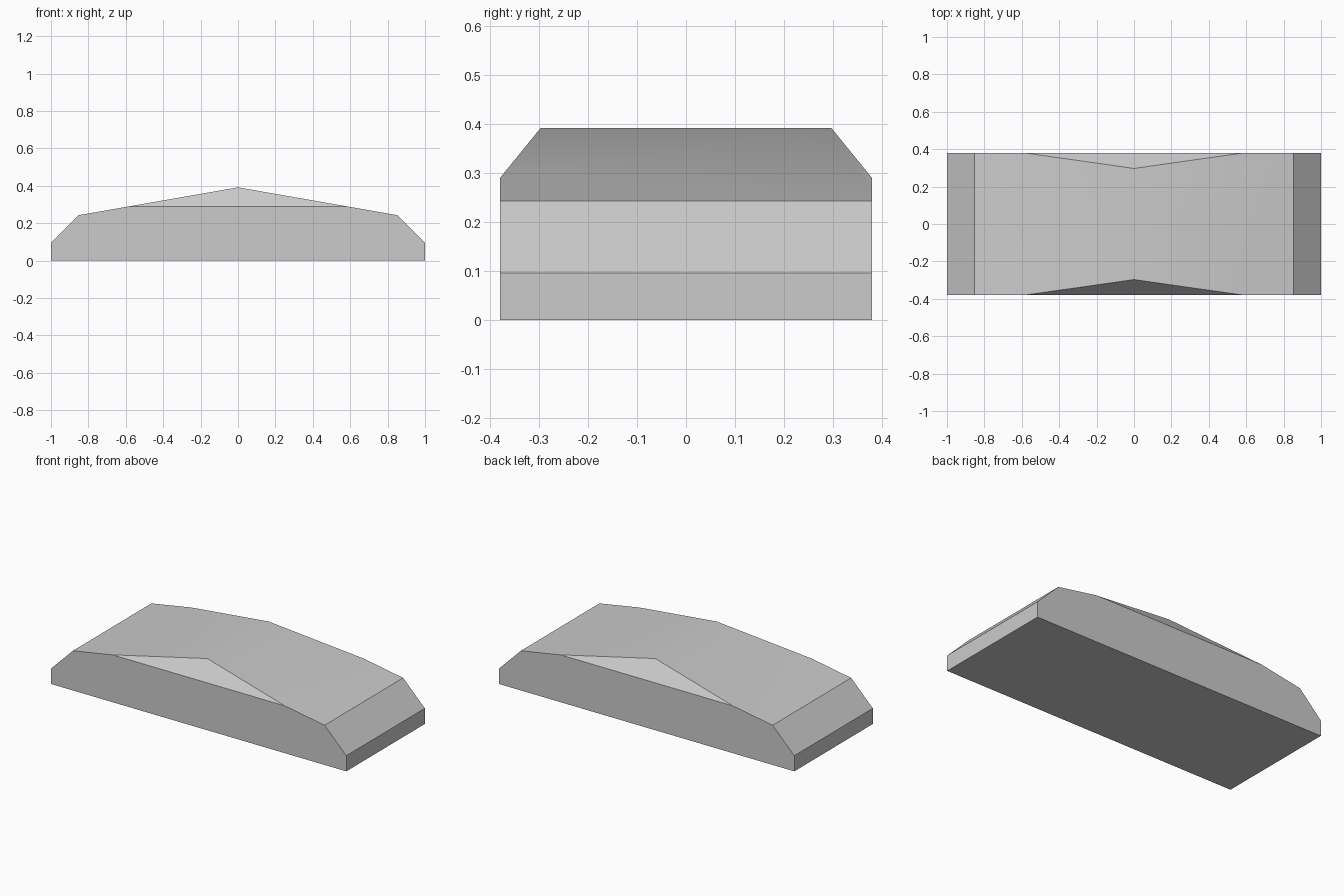
import bpy
import bmesh
from mathutils import Vector

if "Cube" in bpy.data.objects:
    bpy.data.objects.remove(bpy.data.objects["Cube"], do_unlink=True)

# Plain grey finish
grey = bpy.data.materials.new("light_grey")
grey.use_nodes = True
colour = (0.6, 0.6, 0.6, 1.0)
grey.diffuse_color = colour
grey.node_tree.nodes["Principled BSDF"].inputs["Base Color"].default_value = colour

# Half outline of the block, mirrored about the ridge
HALF_DEPTH = 0.38
half = [(1.0, 0.0), (1.0, 0.096), (0.853, 0.243)]
outline = half + [(0.0, 0.392)] + [(-x, z) for x, z in reversed(half)]

# Extrude the outline from front to back
bm = bmesh.new()
front = bm.faces.new([bm.verts.new((x, -HALF_DEPTH, z)) for x, z in outline])
extruded = bmesh.ops.extrude_face_region(bm, geom=[front])["geom"]
moved = [v for v in extruded if isinstance(v, bmesh.types.BMVert)]
bmesh.ops.translate(bm, verts=moved, vec=(0, 2 * HALF_DEPTH, 0))
bmesh.ops.recalc_face_normals(bm, faces=bm.faces)

# Slice a sloping facet off the ridge at the front and the back
for side in (-1, 1):
    normal = Vector((0, side * 0.102, 0.083)).normalized()
    bmesh.ops.bisect_plane(
        bm, geom=bm.verts[:] + bm.edges[:] + bm.faces[:],
        plane_co=(0, side * HALF_DEPTH, 0.29), plane_no=normal, clear_outer=True)
    rim = [e for e in bm.edges if e.is_boundary]
    bmesh.ops.holes_fill(bm, edges=rim, sides=0)
bmesh.ops.recalc_face_normals(bm, faces=bm.faces)

mesh = bpy.data.meshes.new("ridged_block")
bm.to_mesh(mesh)
bm.free()
mesh.materials.append(grey)
block = bpy.data.objects.new("ridged_block", mesh)
bpy.context.collection.objects.link(block)

# Blend the shallow ridge and keep the other edges crisp
bpy.ops.object.select_all(action="DESELECT")
block.select_set(True)
bpy.context.view_layer.objects.active = block
bpy.ops.object.shade_smooth_by_angle(angle=0.52)
